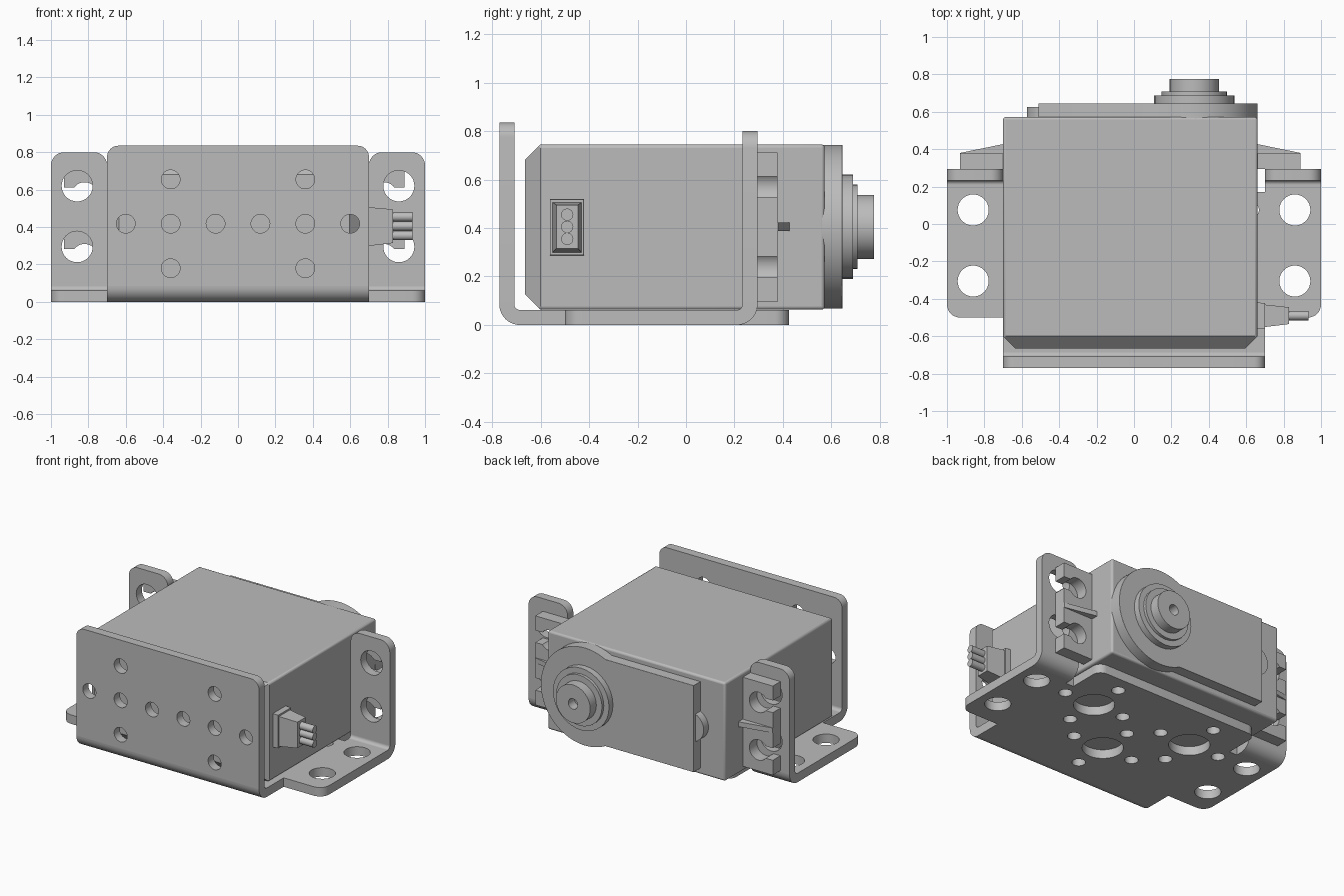
import bpy, bmesh
from math import pi, sin, cos, asin, radians
from mathutils import Vector

if "Cube" in bpy.data.objects:
    bpy.data.objects.remove(bpy.data.objects["Cube"])

GREY = (0.5, 0.5, 0.5, 1)
mat = bpy.data.materials.new("plain grey")
mat.use_nodes = True
mat.diffuse_color = GREY
mat.node_tree.nodes["Principled BSDF"].inputs["Base Color"].default_value = GREY

# Profile plane (u, v) and extrusion w mapped to the model's axes
AXES = {"X": lambda u, v, w: (w, u, v),
        "Y": lambda u, v, w: (u, w, v),
        "Z": lambda u, v, w: (u, v, w)}
parts = []


def finish(name, bm, bevel=0):
    bmesh.ops.remove_doubles(bm, verts=bm.verts, dist=0.0002)
    bmesh.ops.recalc_face_normals(bm, faces=bm.faces)
    mesh = bpy.data.meshes.new(name)
    bm.to_mesh(mesh)
    bm.free()
    mesh.materials.clear()
    mesh.materials.append(mat)
    obj = bpy.data.objects.new(name, mesh)
    bpy.context.collection.objects.link(obj)
    if bevel:
        mod = obj.modifiers.new("rounded edges", "BEVEL")
        mod.width, mod.segments = bevel, 3
        mod.limit_method, mod.angle_limit = "ANGLE", radians(60)
    parts.append(obj)
    return obj


def arc(u, v, r, a=0, b=360, n=32):
    return [(u + r * cos(radians(a + (b - a) * i / n)),
             v + r * sin(radians(a + (b - a) * i / n))) for i in range(n + 1)]


def circle(u, v, r):
    return arc(u, v, r)[:-1]


def rounded(corners, n=8):
    """Right-angled outline from (u, v, corner radius)."""
    pts = []
    for i, (u, v, r) in enumerate(corners):
        p = Vector((u, v))
        if not r:
            pts.append((u, v))
            continue
        d1 = (Vector(corners[i - 1][:2]) - p).normalized()
        d2 = (Vector(corners[(i + 1) % len(corners)][:2]) - p).normalized()
        for k in range(n + 1):
            t = pi / 2 * k / n
            pts.append(tuple(p + r * (d1 + d2 - d2 * cos(t) - d1 * sin(t))))
    return pts


def plate(name, axis, lo, hi, outlines, bevel=0):
    """Extrude an outline, with any further outlines as holes."""
    curve = bpy.data.curves.new(name, "CURVE")
    curve.dimensions, curve.fill_mode, curve.extrude = "2D", "BOTH", (hi - lo) / 2
    for pts in outlines:
        spline = curve.splines.new("POLY")
        spline.points.add(len(pts) - 1)
        for point, (u, v) in zip(spline.points, pts):
            point.co = (u, v, 0, 1)
        spline.use_cyclic_u = True
    temp = bpy.data.objects.new(name + " profile", curve)
    bpy.context.collection.objects.link(temp)
    graph = bpy.context.evaluated_depsgraph_get()
    mesh = bpy.data.meshes.new_from_object(temp.evaluated_get(graph))
    bm = bmesh.new()
    bm.from_mesh(mesh)
    for vert in bm.verts:
        u, v, w = vert.co
        vert.co = AXES[axis](u, v, w + (lo + hi) / 2)
    bpy.data.objects.remove(temp)
    bpy.data.curves.remove(curve)
    bpy.data.meshes.remove(mesh)
    return finish(name, bm, bevel)


def loft(name, axis, sections, bevel=0):
    """Join rectangles (w, u0, u1, v0, v1) along an axis."""
    bm = bmesh.new()
    rings = [[bm.verts.new(AXES[axis](u, v, w))
              for u, v in ((u0, v0), (u1, v0), (u1, v1), (u0, v1))]
             for w, u0, u1, v0, v1 in sections]
    for a, b in zip(rings, rings[1:]):
        for i in range(4):
            bm.faces.new((a[i - 1], a[i], b[i], b[i - 1]))
    bm.faces.new(rings[0])
    bm.faces.new(rings[-1])
    return finish(name, bm, bevel)


T = 0.062                    # bracket sheet thickness
R = 0.085                    # outer bend radius
FRONT, BACK = -0.77, 0.295   # outer faces of the upright sheets

# Bracket base, with side wings and relief slits beside the bends
half = [(0.64, 0.425, 0.06), (0.64, 0.17, 0), (0.7, 0.17, 0), (0.7, BACK - R, 0),
        (1, BACK - R, 0), (1, -0.5, 0.07), (0.7, -0.5, 0), (0.7, FRONT + R, 0)]
base = half + [(-x, y, r) for x, y, r in reversed(half)]
holes = [circle(s * 0.86, y, 0.083) for s in (-1, 1) for y in (0.075, -0.305)]
for x, y in ((0.39, 0.075), (-0.39, 0.075), (0, -0.305)):
    holes.append(circle(x, y, 0.13))
    for dx, dy in ((1, 0), (-1, 0), (0, 1), (0, -1)):
        holes.append(circle(x + 0.235 * dx, y + 0.235 * dy, 0.043))
plate("bracket_base", "Z", 0, T, [rounded(base)] + holes)

# Bracket front plate
holes = [circle(x, 0.418, 0.05) for x in (-0.6, -0.36, -0.12, 0.12, 0.36, 0.6)]
holes += [circle(x, z, 0.05) for x in (-0.36, 0.36) for z in (0.18, 0.655)]
sheet = [(-0.7, R, 0), (0.7, R, 0), (0.7, 0.835, 0.06), (-0.7, 0.835, 0.06)]
plate("bracket_front_plate", "Y", FRONT, FRONT + T, [rounded(sheet)] + holes)


def bend(name, y, a, b, x0, x1):
    ring = arc(y, R, R, a, b, 10) + arc(y, R, R - T, b, a, 10)
    plate(name, "X", x0, x1, [ring])


bend("bracket_front_bend", FRONT + R, 180, 270, -0.7, 0.7)

# Upright mounting flanges
for side, s in (("left", 1), ("right", -1)):
    sheet = [(s * 0.7, R, 0), (s, R, 0), (s, 0.8, 0.07), (s * 0.7, 0.8, 0.07)]
    plate(side + "_flange", "Y", BACK - T, BACK, [rounded(sheet)]
          + [circle(s * 0.86, z, 0.083) for z in (0.295, 0.62)])
    bend(side + "_flange_bend", BACK - R, 270, 360, min(s, s * 0.7), max(s, s * 0.7))

# Motor housing, with chamfered front end
X0, X1, Z0, Z1, C = -0.7, 0.66, 0.063, 0.745, 0.065
loft("motor_housing", "Y", [(-0.665, X0 + C, X1 - C, Z0 + C, Z1 - C),
                            (-0.6, X0, X1, Z0, Z1), (0.572, X0, X1, Z0, Z1)], 0.014)

# Gear cover: round about the shaft, with a straight tail
SX, SZ, SR, H = 0.323, 0.405, 0.338, 0.3
turn = 180 - asin(H / SR) * 180 / pi
cover = arc(SX, SZ, SR, -turn, turn, 48) + [(-0.51, SZ + H), (-0.51, SZ - H)]
plate("gear_cover", "Y", 0.56, 0.645, [cover], 0.008)
plate("cover_boss", "Y", 0.56, 0.625, [circle(-0.47, SZ, 0.103)])

# Output shaft steps and bored hub
plate("shaft_collar", "Y", 0.64, 0.688, [circle(SX, SZ, 0.215)])
plate("shaft_step", "Y", 0.68, 0.708, [circle(SX, SZ, 0.175)])
plate("shaft_hub", "Y", 0.7, 0.775, [circle(SX, SZ, 0.132), circle(SX, SZ, 0.036)])

# Mounting ears with open keyhole slots, and a wedge rib on each
for side, flip in (("left", False), ("right", True)):
    ear = [(0.64, 0.095), (0.89, 0.095)]
    for z in (0.24, 0.57):
        ear += [(0.89, z - 0.042)] + arc(0.78, z, 0.07, -37, -323, 24) + [(0.89, z + 0.042)]
    ear += [(0.89, 0.712), (0.64, 0.712)]
    rib = [(0.64, 0.37), (0.89, 0.37), (0.89, 0.38), (0.66, 0.427), (0.64, 0.427)]
    if flip:
        ear, rib = ([(X0 + X1 - x, v) for x, v in pts] for pts in (ear, rib))
    plate(side + "_ear", "Y", BACK, 0.378, [ear])
    plate(side + "_ear_rib", "Z", 0.388, 0.422, [rib])

# Cable strain relief and three wires
loft("cable_collar", "X", [(0.65, -0.562, -0.42, 0.287, 0.52),
                           (0.7, -0.56, -0.422, 0.289, 0.518)])
loft("cable_relief", "X", [(0.69, -0.552, -0.43, 0.298, 0.507),
                           (0.83, -0.535, -0.445, 0.315, 0.495)])
for i in range(3):
    plate("wire_%d" % (i + 1), "X", 0.8, 0.932, [circle(-0.49, 0.355 + 0.05 * i, 0.025)])

# Smooth rounded surfaces, keep sharp edges
bpy.ops.object.select_all(action="DESELECT")
for obj in parts:
    obj.select_set(True)
bpy.context.view_layer.objects.active = parts[0]
bpy.ops.object.shade_smooth_by_angle(angle=radians(30))
